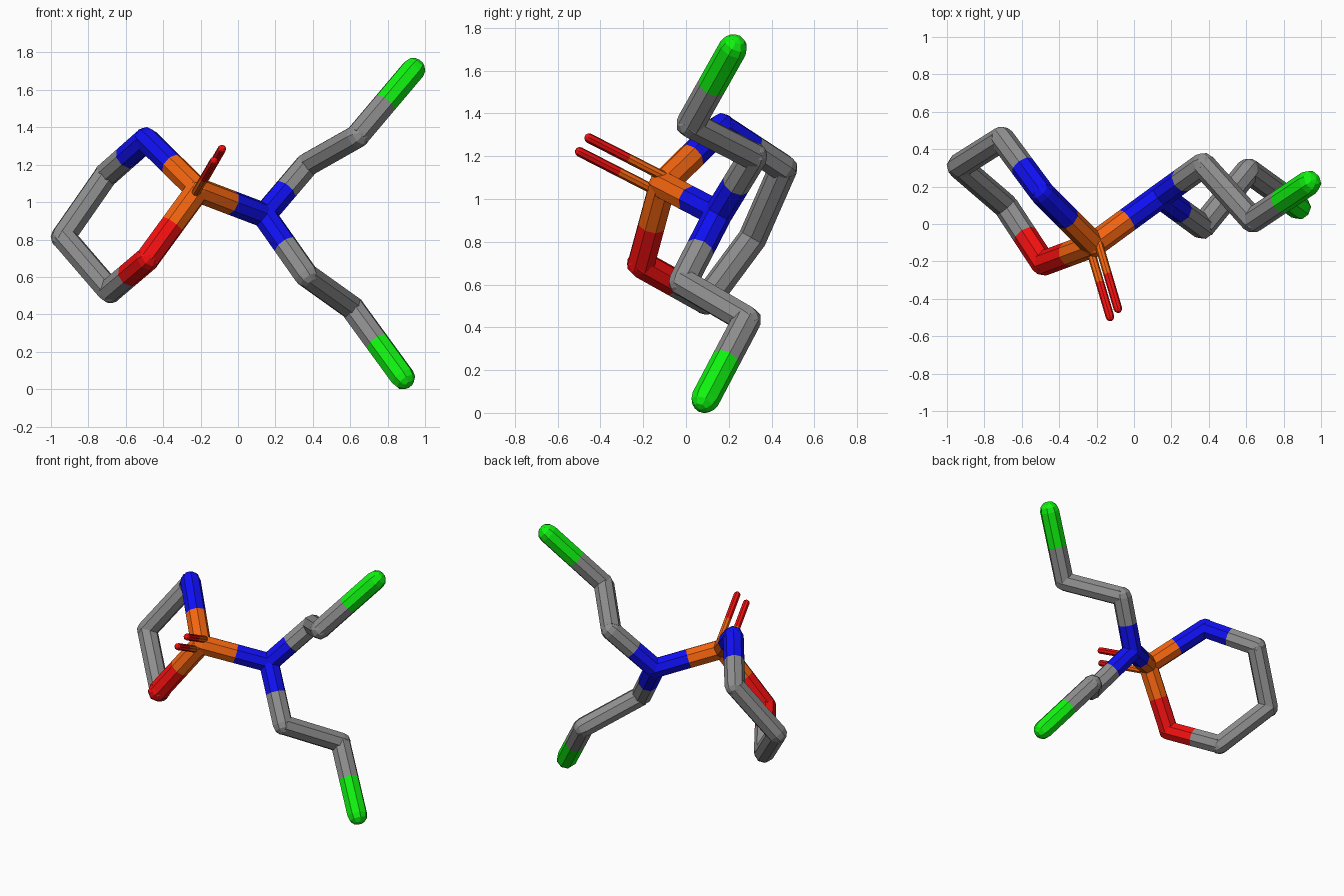
import bpy, bmesh
from mathutils import Vector, Matrix

if "Cube" in bpy.data.objects:
    bpy.data.objects.remove(bpy.data.objects["Cube"])

R, THIN, SIDES = 0.067, 0.023, 8


def material(name, rgb):
    m = bpy.data.materials.new(name)
    m.diffuse_color = (*rgb, 1)
    m.use_nodes = True
    m.node_tree.nodes["Principled BSDF"].inputs["Base Color"].default_value = m.diffuse_color
    return m


MATS = {
    "carbon": material("grey", (0.27, 0.27, 0.27)),
    "nitrogen": material("blue", (0.005, 0.005, 0.9)),
    "oxygen": material("red", (0.9, 0.005, 0.005)),
    "phosphorus": material("orange", (0.9, 0.13, 0.005)),
    "chlorine": material("green", (0.005, 0.9, 0.005)),
}

# Atom centres: name -> (element, position)
ATOMS = {
    "centre": ("phosphorus", (-0.215, -0.11, 1.065)),
    "arm_nitrogen": ("nitrogen", (0.14, 0.15, 0.93)),
    "upper_inner": ("carbon", (0.37, 0.315, 1.20)),
    "upper_outer": ("carbon", (0.635, 0.02, 1.35)),
    "upper_tip": ("chlorine", (0.935, 0.22, 1.705)),
    "lower_inner": ("carbon", (0.365, -0.015, 0.61)),
    "lower_outer": ("carbon", (0.61, 0.285, 0.435)),
    "lower_tip": ("chlorine", (0.88, 0.09, 0.065)),
    "ring_nitrogen": ("nitrogen", (-0.49, 0.165, 1.335)),
    "ring_top": ("carbon", (-0.705, 0.455, 1.145)),
    "ring_side": ("carbon", (-0.935, 0.31, 0.815)),
    "ring_bottom": ("carbon", (-0.685, 0.095, 0.525)),
    "ring_oxygen": ("oxygen", (-0.485, -0.21, 0.695)),
}
BONDS = [
    ("centre", "arm_nitrogen"),
    ("arm_nitrogen", "upper_inner"), ("upper_inner", "upper_outer"), ("upper_outer", "upper_tip"),
    ("arm_nitrogen", "lower_inner"), ("lower_inner", "lower_outer"), ("lower_outer", "lower_tip"),
    ("centre", "ring_nitrogen"), ("ring_nitrogen", "ring_top"), ("ring_top", "ring_side"),
    ("ring_side", "ring_bottom"), ("ring_bottom", "ring_oxygen"), ("ring_oxygen", "centre"),
]


def frame(p, d):
    return Matrix.Translation(p) @ d.to_track_quat('Z', 'Y').to_matrix().to_4x4()


def add_rod(bm, a, b, r):
    bmesh.ops.create_cone(bm, cap_ends=True, segments=SIDES, radius1=r, radius2=r,
                          depth=(b - a).length, matrix=frame((a + b) / 2, b - a))


def add_ball(bm, p, d, r):
    bmesh.ops.create_uvsphere(bm, u_segments=SIDES, v_segments=6, radius=r, matrix=frame(p, d))


def finish(bm, name, element):
    mesh = bpy.data.meshes.new(name)
    bm.to_mesh(mesh)
    bm.free()
    mesh.materials.append(MATS[element])
    bpy.context.collection.objects.link(bpy.data.objects.new(name, mesh))


# Each atom: a joint ball plus its half of every bond
for name, (element, pos) in ATOMS.items():
    p = Vector(pos)
    others = [Vector(ATOMS[b if a == name else a][1]) for a, b in BONDS if name in (a, b)]
    bm = bmesh.new()
    add_ball(bm, p, others[0] - p, R)
    for q in others:
        add_rod(bm, p, (p + q) / 2, R)
    finish(bm, name + "_joint", element)

# Double bond: two thin parallel rods
start = Vector(ATOMS["centre"][1])
end = Vector((-0.107, -0.475, 1.252))
shift = Vector((0.021, 0.022, 0.032))
mid = (start + end) / 2
for side, s in (("upper", 1), ("lower", -1)):
    o = shift * s
    bm = bmesh.new()
    add_rod(bm, start + o, mid + o, THIN)
    finish(bm, side + "_double_rod_base", "phosphorus")
    bm = bmesh.new()
    add_rod(bm, mid + o, end + o, THIN)
    add_ball(bm, end + o, end - start, THIN)
    finish(bm, side + "_double_rod_tip", "oxygen")
